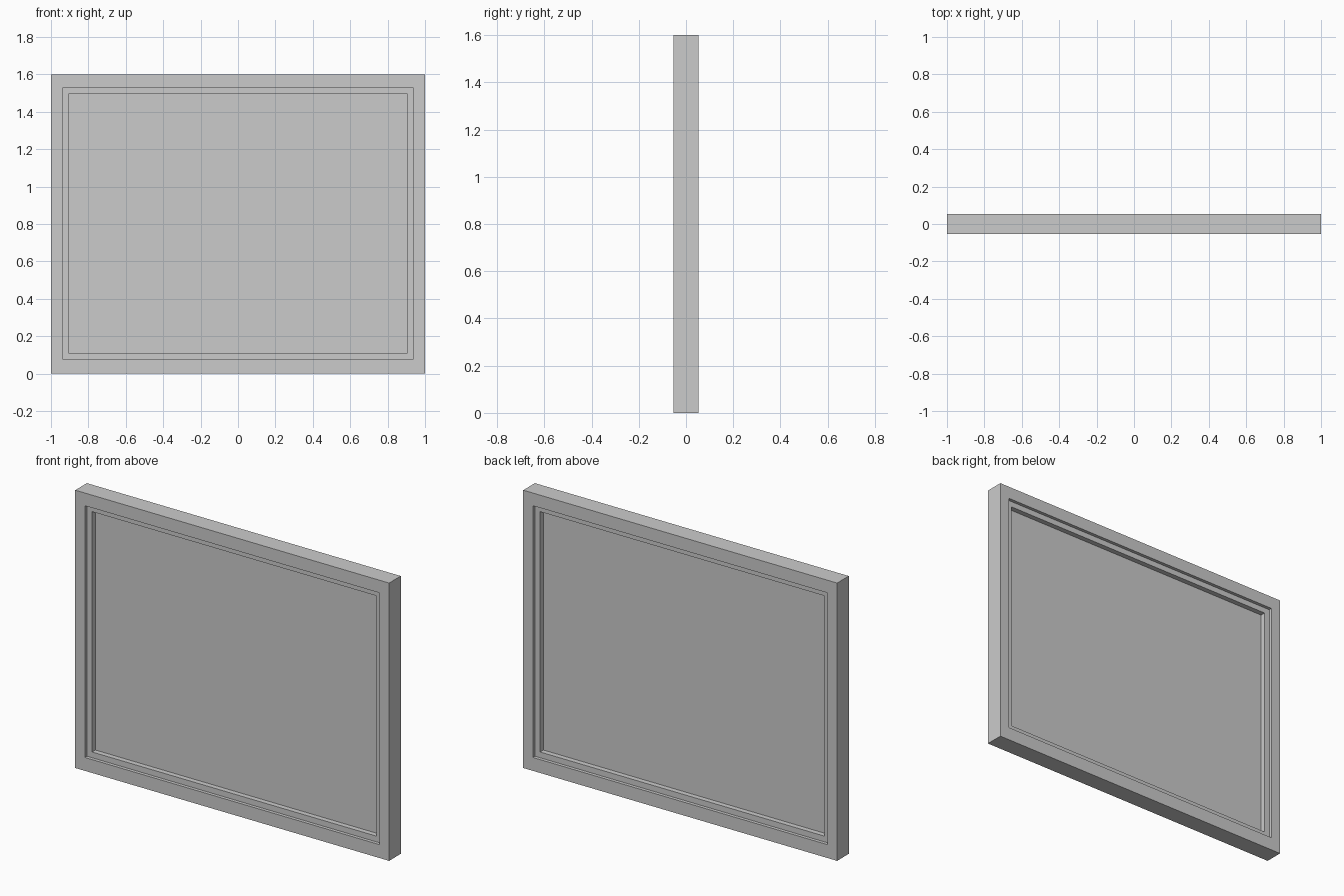
import bpy, bmesh

if "Cube" in bpy.data.objects:
    bpy.data.objects.remove(bpy.data.objects["Cube"])


def finish(name, bm):
    bmesh.ops.recalc_face_normals(bm, faces=bm.faces)
    mesh = bpy.data.meshes.new(name)
    bm.to_mesh(mesh)
    bm.free()
    obj = bpy.data.objects.new(name, mesh)
    bpy.context.collection.objects.link(obj)
    return obj


def rect(x, z0, z1):
    return [(-x, z0), (x, z0), (x, z1), (-x, z1)]


def ring(name, outer, inner, half_depth):
    """Closed rectangular frame with mitred corners."""
    bm = bmesh.new()
    loops = [[bm.verts.new((x, y, z)) for x, z in pts]
             for pts, y in ((outer, -half_depth), (outer, half_depth),
                            (inner, half_depth), (inner, -half_depth))]
    for k in range(4):
        a, b = loops[k], loops[(k + 1) % 4]
        for i in range(4):
            j = (i + 1) % 4
            bm.faces.new((a[i], a[j], b[j], b[i]))
    return finish(name, bm)


def panel(name, pts, half_depth):
    bm = bmesh.new()
    face = bm.faces.new([bm.verts.new((x, -half_depth, z)) for x, z in pts])
    ext = bmesh.ops.extrude_face_region(bm, geom=[face], use_keep_orig=True)
    for v in (g for g in ext["geom"] if isinstance(g, bmesh.types.BMVert)):
        v.co.y = half_depth
    return finish(name, bm)


outer = rect(1.0, 0.0, 1.6)
opening = rect(0.939, 0.077, 1.527)
pane_edge = rect(0.906, 0.11, 1.494)

# Outer casing, recessed sash and thin central pane
ring("window_frame", outer, opening, 0.053)
ring("window_sash", opening, pane_edge, 0.034)
panel("window_pane", pane_edge, 0.004)
